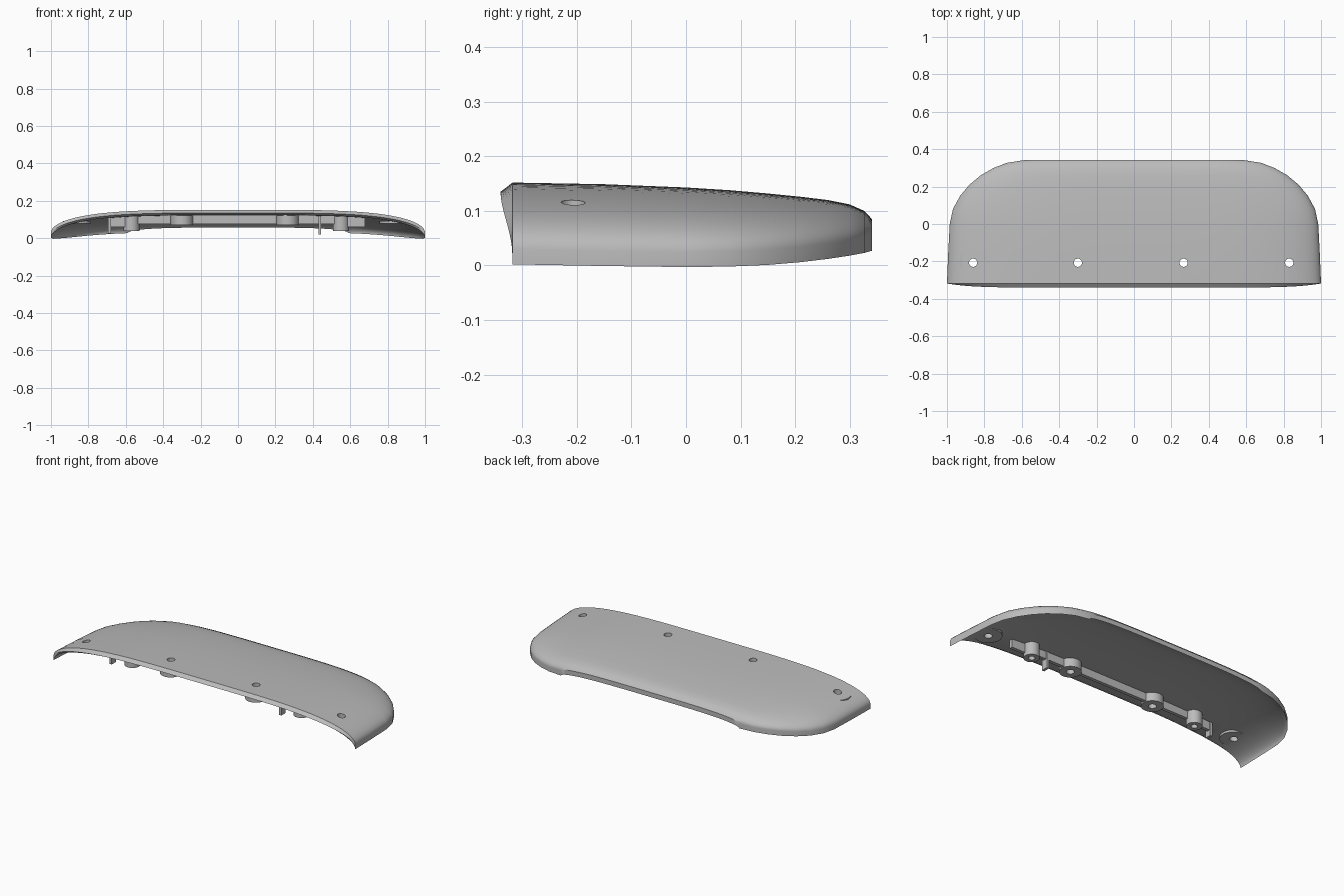
import bpy, bmesh, math

cube = bpy.data.objects.get("Cube")
if cube:
    bpy.data.objects.remove(cube, do_unlink=True)

grey = bpy.data.materials.new("plain grey")
grey.use_nodes = True
grey.diffuse_color = (0.5, 0.5, 0.5, 1)
grey.node_tree.nodes["Principled BSDF"].inputs["Base Color"].default_value = (0.5, 0.5, 0.5, 1)


def finish(name, bm, smooth=True):
    bmesh.ops.recalc_face_normals(bm, faces=bm.faces)
    mesh = bpy.data.meshes.new(name)
    bm.to_mesh(mesh)
    bm.free()
    mesh.materials.append(grey)
    obj = bpy.data.objects.new(name, mesh)
    bpy.context.collection.objects.link(obj)
    if smooth:
        bpy.ops.object.select_all(action='DESELECT')
        obj.select_set(True)
        bpy.context.view_layer.objects.active = obj
        bpy.ops.object.shade_smooth_by_angle(angle=math.radians(28))
    return obj


def block(name, x0, x1, y0, y1, z0, z1):
    bm = bmesh.new()
    bmesh.ops.create_cube(bm, size=1)
    for v in bm.verts:
        v.co.x = x0 if v.co.x < 0 else x1
        v.co.y = y0 if v.co.y < 0 else y1
        v.co.z = z0 if v.co.z < 0 else z1
    return finish(name, bm, False)


def tube(name, x, y, z0, z1, outer, inner, sides=28):
    bm = bmesh.new()
    rings = []
    for r, z in ((outer, z0), (outer, z1), (inner, z1), (inner, z0)):
        rings.append([bm.verts.new((x + r * math.cos(a * math.tau / sides),
                                    y + r * math.sin(a * math.tau / sides), z))
                      for a in range(sides)])
    for k in range(4):
        a, b = rings[k], rings[(k + 1) % 4]
        for i in range(sides):
            j = (i + 1) % sides
            bm.faces.new((a[i], a[j], b[j], b[i]))
    return finish(name, bm)


# Curved shell: rows of (y, half width, crown height, rim height)
ROWS = [(-0.318, 1.0, 0.152, 0.03), (-0.15, 0.993, 0.149, 0.027),
        (0.0, 0.985, 0.143, 0.025), (0.08, 0.968, 0.138, 0.026),
        (0.15, 0.93, 0.132, 0.029), (0.21, 0.88, 0.126, 0.034),
        (0.26, 0.82, 0.12, 0.04), (0.3, 0.75, 0.112, 0.046),
        (0.327, 0.68, 0.1, 0.051), (0.341, 0.59, 0.085, 0.055)]
THICK = 0.028
N = 24
STATIONS = [math.sin(math.pi / 2 * (i / N)) for i in range(-N, N + 1)]


def drop(s):
    return 1 - math.sqrt(max(0, 1 - s ** 4))


bm = bmesh.new()
top, under = [], []
for y, half, crown, rim in ROWS:
    points = [(s * half, y, crown - (crown - rim) * drop(s)) for s in STATIONS]
    top.append([bm.verts.new(p) for p in points])
    under.append([bm.verts.new((px, py, pz - THICK)) for px, py, pz in points])

# Bulged front lip, fading out at both ends
lip = []
for a, s in zip(top[0], STATIONS):
    bulge = 0.022 * (1 - s ** 8)
    lip.append(bm.verts.new((a.co.x, a.co.y - bulge, a.co.z - THICK * 0.6)))


def bridge(a, b):
    for i in range(len(a) - 1):
        bm.faces.new((a[i], a[i + 1], b[i + 1], b[i]))


for k in range(len(ROWS) - 1):
    bridge(top[k], top[k + 1])
    bridge(under[k], under[k + 1])
bridge(top[0], lip)
bridge(lip, under[0])
bridge(top[-1], under[-1])
for end in (0, -1):
    bridge([r[end] for r in top], [r[end] for r in under])
    bm.faces.new((top[0][end], lip[end], under[0][end]))
shell = finish("shell", bm)

# Four screw holes through the shell
HOLES = (-0.86, -0.3, 0.265, 0.83)
HOLE_Y, HOLE_R = -0.207, 0.022
cut = bmesh.new()
for x in HOLES:
    made = bmesh.ops.create_cone(cut, cap_ends=True, segments=28, radius1=HOLE_R,
                                 radius2=HOLE_R, depth=0.5)
    bmesh.ops.translate(cut, verts=made["verts"], vec=(x, HOLE_Y, 0.1))
cutter = finish("hole_cutter", cut, False)
cutter.hide_render = True
mod = shell.modifiers.new("holes", 'BOOLEAN')
mod.operation = 'DIFFERENCE'
mod.solver = 'EXACT'
mod.object = cutter
bpy.ops.object.select_all(action='DESELECT')
shell.select_set(True)
bpy.context.view_layer.objects.active = shell
# keep the hole modifier ahead of the shading modifier, if there is one
while shell.modifiers[0] != mod:
    bpy.ops.object.modifier_move_up(modifier=mod.name)
bpy.ops.object.modifier_apply(modifier=mod.name)
bpy.data.objects.remove(cutter, do_unlink=True)

# Pads and bosses around the holes
for side, x in (("right", HOLES[0]), ("left", HOLES[3])):
    tube(side + "_outer_pad", x, HOLE_Y, 0.079, 0.092, 0.075, HOLE_R)
for side, x in (("right", HOLES[1]), ("left", HOLES[2])):
    tube(side + "_inner_boss", x, HOLE_Y, 0.07, 0.135, 0.06, HOLE_R)
for side, x in (("right", -0.57), ("left", 0.55)):
    tube(side + "_tall_boss", x, -0.185, 0.038, 0.125, 0.043, 0.018)

# Stiffening rib, split around the bosses
block("centre_rib", -0.25, 0.215, -0.21, -0.19, 0.075, 0.13)
for side, sign, inner, outer in (("right", -1, 0.35, 0.535), ("left", 1, 0.315, 0.515)):
    a, b = sorted((sign * inner, sign * outer))
    block(side + "_rib", a, b, -0.21, -0.19, 0.075, 0.13)
    a, b = sorted((sign * (outer + 0.07), sign * 0.68))
    block(side + "_rib_end", a, b, -0.21, -0.19, 0.06, 0.12)

# Small locating tabs
block("right_tab", -0.695, -0.68, -0.225, -0.185, 0.025, 0.115)
block("left_tab", 0.43, 0.445, -0.225, -0.185, 0.02, 0.12)
